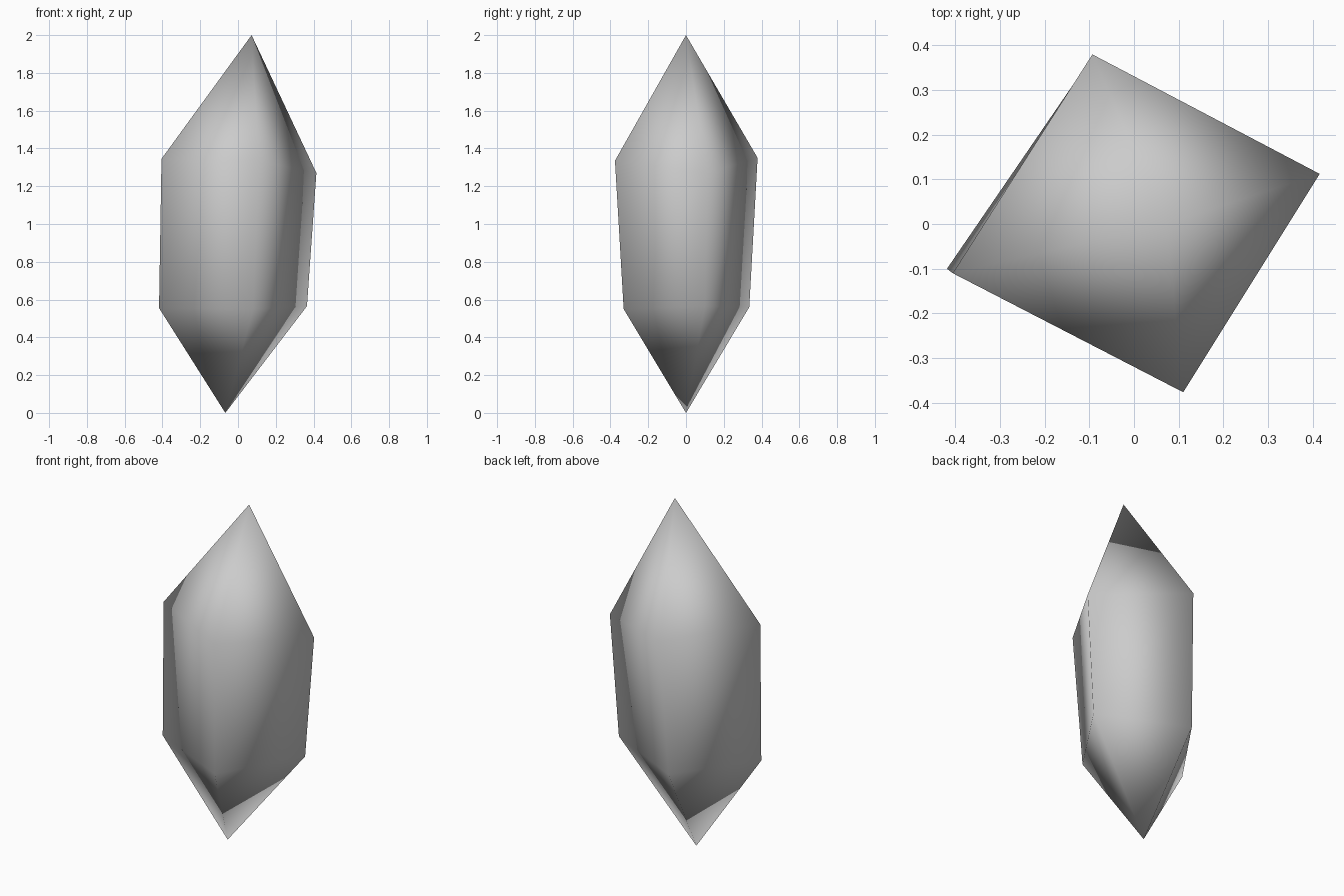
import bpy, bmesh

cube = bpy.data.objects.get("Cube")
if cube:
    bpy.data.objects.remove(cube, do_unlink=True)

# Plain grey stone
mat = bpy.data.materials.new("grey_crystal")
mat.use_nodes = True
grey = (0.6, 0.6, 0.6, 1.0)
mat.diffuse_color = grey
bsdf = next(n for n in mat.node_tree.nodes if n.type == "BSDF_PRINCIPLED")
bsdf.inputs["Base Color"].default_value = grey

# Slightly skewed four-sided crystal: two tips and two girdle rings
bottom_tip = (-0.067, 0.0, 0.0)
lower_ring = [(0.365, 0.10, 0.565), (-0.12, 0.335, 0.56),
              (-0.418, -0.10, 0.555), (0.08, -0.33, 0.55)]
upper_ring = [(0.415, 0.112, 1.27), (-0.093, 0.379, 1.35),
              (-0.405, -0.11, 1.345), (0.11, -0.376, 1.335)]
top_tip = (0.072, 0.0, 2.0)

bm = bmesh.new()
bottom, top = bm.verts.new(bottom_tip), bm.verts.new(top_tip)
lower = [bm.verts.new(p) for p in lower_ring]
upper = [bm.verts.new(p) for p in upper_ring]

# Each side: lower facet, long wall, upper facet
for i in range(4):
    j = (i + 1) % 4
    bm.faces.new((bottom, lower[j], lower[i]))
    bm.faces.new((lower[i], lower[j], upper[j], upper[i]))
    bm.faces.new((upper[i], upper[j], top))
bmesh.ops.recalc_face_normals(bm, faces=bm.faces)

# Smooth shading runs across every edge
for face in bm.faces:
    face.smooth = True

mesh = bpy.data.meshes.new("crystal")
bm.to_mesh(mesh)
bm.free()
mesh.materials.append(mat)
crystal = bpy.data.objects.new("crystal", mesh)
bpy.context.scene.collection.objects.link(crystal)
